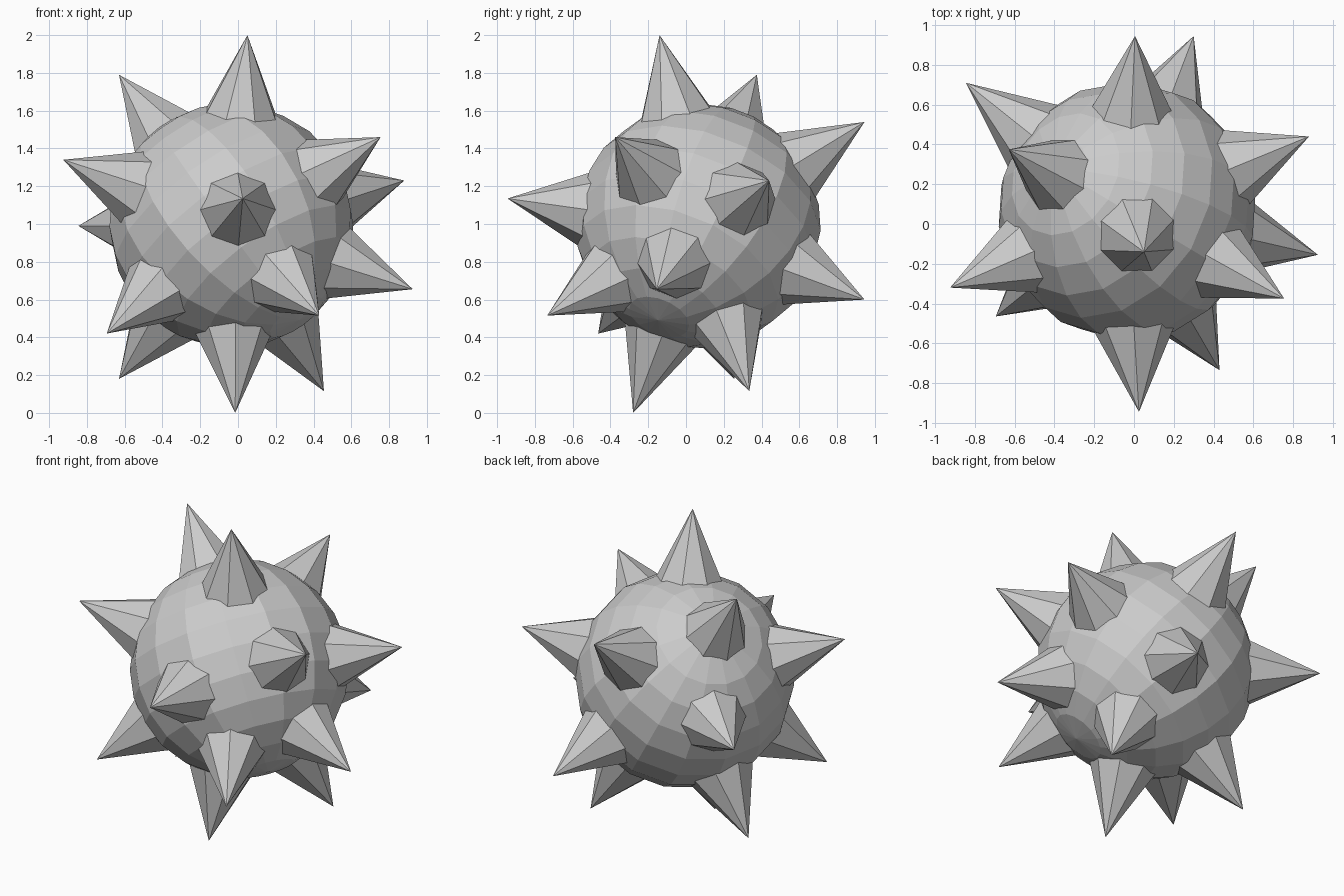
import bpy
from mathutils import Vector

if "Cube" in bpy.data.objects:
    bpy.data.objects.remove(bpy.data.objects["Cube"])

CENTRE = Vector((-0.035, 0.065, 0.99))
RADIUS = 0.65

# Tilted faceted ball, one pole showing at lower right front
bpy.ops.mesh.primitive_uv_sphere_add(segments=16, ring_count=12, radius=RADIUS, location=CENTRE)
ball = bpy.context.object
ball.name = "ball"
ball.rotation_mode = 'QUATERNION'
ball.rotation_quaternion = Vector((-0.55, 0.33, 0.77)).to_track_quat('Z', 'Y')

# Spike tips around the ball
TIPS = [
    (0.05, -0.14, 2.0), (-0.63, 0.375, 1.79), (-0.925, -0.32, 1.34),
    (-0.845, 0.71, 0.99), (0.755, -0.375, 1.46), (0.88, 0.44, 1.23),
    (0.025, -0.945, 1.135), (0.925, -0.155, 0.655), (-0.695, -0.465, 0.42),
    (-0.63, 0.255, 0.18), (-0.015, -0.28, 0.0), (0.455, 0.335, 0.115),
    (0.43, -0.735, 0.515), (0.005, 0.945, 1.54), (0.3, 0.945, 0.6),
]


# Eight-sided cone, sunk slightly into the ball
def add_spike(tip, number):
    offset = Vector(tip) - CENTRE
    axis = offset.normalized()
    base = 0.55
    length = offset.length - base
    bpy.ops.mesh.primitive_cone_add(vertices=8, radius1=0.226, radius2=0, depth=length,
                                    location=CENTRE + axis * (base + length / 2))
    spike = bpy.context.object
    spike.name = f"spike_{number}"
    spike.rotation_mode = 'QUATERNION'
    spike.rotation_quaternion = axis.to_track_quat('Z', 'Y')


for i, tip in enumerate(TIPS, 1):
    add_spike(tip, i)
